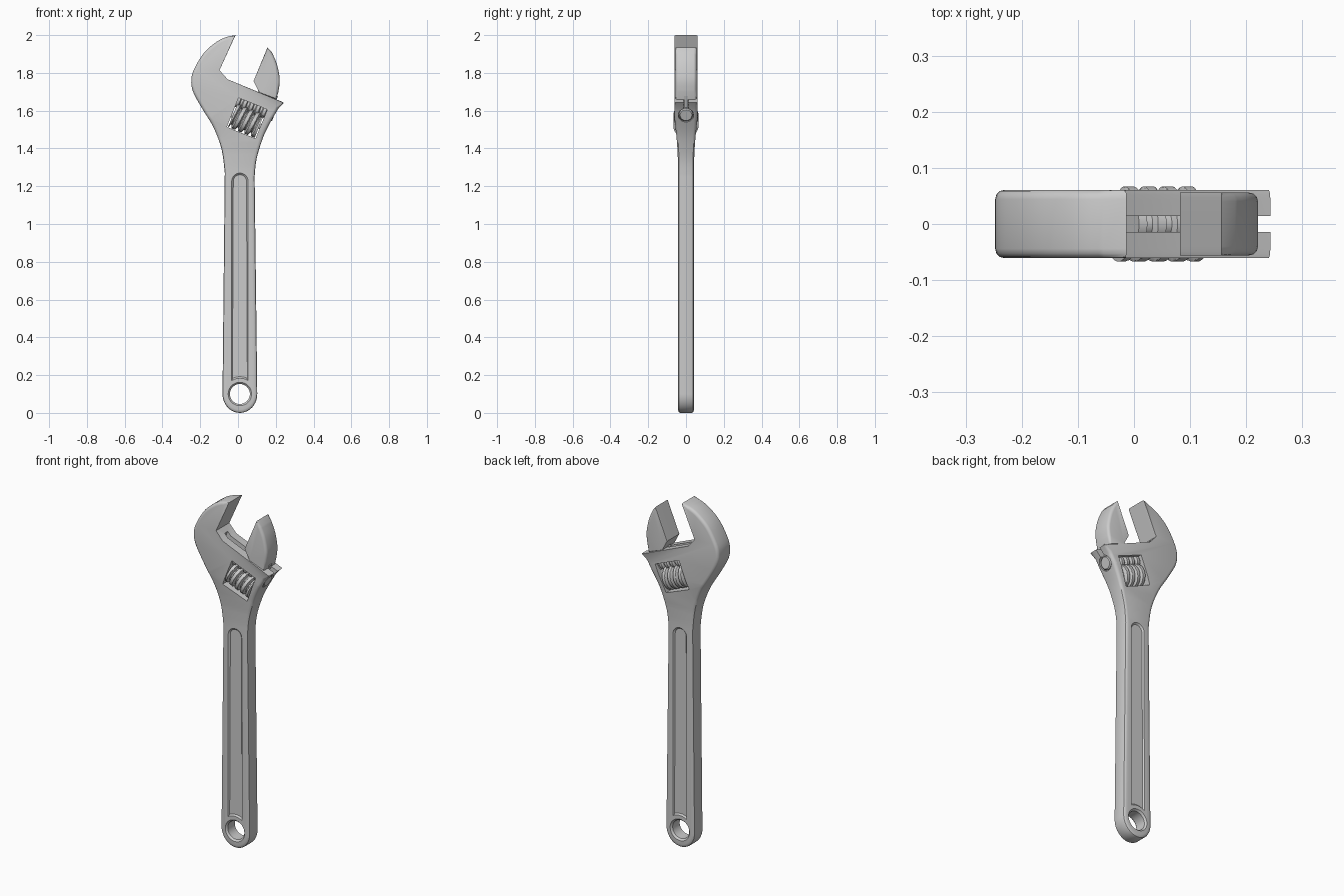
import bpy, bmesh
from math import sin, cos, pi, radians
from mathutils import Matrix, Vector

if "Cube" in bpy.data.objects:
    bpy.data.objects.remove(bpy.data.objects["Cube"])

# Head frame: local x runs along the slide, local z towards the jaw tips
HEAD = Matrix.Translation((0.048, 0, 1.56)) @ Matrix.Rotation(radians(22), 4, 'Y')
HOLE = Matrix.Translation((0.01, 0, 0.1)) @ Matrix.Rotation(pi / 2, 4, 'Z')


def finish(name, bm):
    bmesh.ops.recalc_face_normals(bm, faces=bm.faces)
    me = bpy.data.meshes.new(name)
    bm.to_mesh(me)
    bm.free()
    ob = bpy.data.objects.new(name, me)
    bpy.context.collection.objects.link(ob)
    return ob


def skin(rings):
    """Closed skin over a list of vertex rings."""
    bm = bmesh.new()
    vs = [[bm.verts.new(p) for p in r] for r in rings]
    n = len(rings[0])
    for a, b in zip(vs, vs[1:]):
        for i in range(n):
            j = (i + 1) % n
            bm.faces.new((a[i], a[j], b[j], b[i]))
    bm.faces.new(vs[0])
    bm.faces.new(vs[-1])
    return bm


def plate(pts, rings):
    """Counterclockwise outline (x, z, edge rounding weight); rings are (inset, y)."""
    n = len(pts)
    nor = []
    for i in range(n):
        p, q, r = (Vector(pts[k % n][:2]) for k in (i - 1, i, i + 1))
        t = (q - p).normalized() + (r - q).normalized()
        nor.append(Vector((-t.y, t.x)).normalized())
    return skin([[(p[0] + m.x * d * p[2], y, p[1] + m.y * d * p[2])
                  for p, m in zip(pts, nor)] for d, y in rings])


def rounded(half, r):
    side = [(r * (1 - sin(a)), half - r + r * cos(a))
            for a in (pi / 2, pi / 3, pi / 6, 0)]
    side = [(r * (1 - sin(a)), half - r * (1 - cos(a)))
            for a in (0, pi / 6, pi / 3, pi / 2)]
    return side + [(d, -y) for d, y in reversed(side)]


def spline(pts, steps=4):
    p = [Vector(q) for q in [pts[0]] + pts + [pts[-1]]]
    out = []
    for i in range(1, len(p) - 2):
        a, b, c, d = p[i - 1:i + 3]
        for k in range(steps):
            t = k / steps
            v = 0.5 * (2 * b + (c - a) * t + (2 * a - 5 * b + 4 * c - d) * t * t
                       + (3 * b - a - 3 * c + d) * t ** 3)
            out.append((v.x, v.y, 1))
    return out + [(*pts[-1], 1)]


def lathe(name, prof, mat, n=40):
    """Turn (radius, position) pairs about local x."""
    bm = skin([[mat @ Vector((a, r * cos(2 * pi * i / n), r * sin(2 * pi * i / n)))
                for i in range(n)] for r, a in prof])
    return finish(name, bm)


def box(name, lo, hi, mat):
    bm = bmesh.new()
    bmesh.ops.create_cube(bm, size=1)
    for v in bm.verts:
        v.co = mat @ Vector([l + (h - l) * (c + 0.5) for l, h, c in zip(lo, hi, v.co)])
    return finish(name, bm)


def cut(ob, cutter):
    cutter.hide_render = True
    m = ob.modifiers.new("cut", 'BOOLEAN')
    m.operation, m.solver, m.object = 'DIFFERENCE', 'EXACT', cutter
    bpy.context.view_layer.objects.active = ob
    bpy.ops.object.modifier_apply(modifier=m.name)
    bpy.data.objects.remove(cutter)


# Body: handle, neck and fixed jaw in one outline
outline = [(0.01 + 0.092 * cos(pi + pi * i / 20), 0.1 + 0.1 * sin(pi + pi * i / 20), 1)
           for i in range(21)]
outline += spline([(0.088, 1.25), (0.098, 1.343), (0.13, 1.45), (0.167, 1.53), (0.213, 1.61)])
outline += [(0.243, 1.643, 0.2), (-0.055, 1.766, 0), (-0.098, 1.814, 0), (-0.013, 2.0, 0.2)]
outline += spline([(-0.055, 1.992), (-0.108, 1.968), (-0.177, 1.91), (-0.23, 1.825),
                   (-0.247, 1.765), (-0.238, 1.70), (-0.188, 1.608), (-0.13, 1.512),
                   (-0.087, 1.396), (-0.07, 1.27)])
bm = plate(outline, rounded(0.061, 0.017))
LEVELS = [(1.3, 0.042), (1.38, 0.0445), (1.46, 0.05), (1.56, 0.061)]
for z, _ in LEVELS:
    bmesh.ops.bisect_plane(bm, geom=bm.verts[:] + bm.edges[:] + bm.faces[:],
                           plane_co=(0, 0, z), plane_no=(0, 0, 1))


def half_thickness(z):
    if z <= LEVELS[0][0]:
        return LEVELS[0][1]
    for (z0, t0), (z1, t1) in zip(LEVELS, LEVELS[1:]):
        if z <= z1:
            return t0 + (t1 - t0) * (z - z0) / (z1 - z0)
    return LEVELS[-1][1]


for v in bm.verts:
    v.co.y *= half_thickness(v.co.z) / 0.061
body = finish("wrench_body", bm)

# Hanging hole with flared rims
cut(body, lathe("hole_cutter", [(0.062, -0.06), (0.062, -0.042), (0.053, -0.032),
                                (0.053, 0.032), (0.062, 0.042), (0.062, 0.06)], HOLE))

# Sunken grip panels on both faces
panel = [(0.01 + 0.044 * cos(pi * i / 16), 1.226 + 0.044 * sin(pi * i / 16), 1)
         for i in range(17)]
panel += [(0.01 + 0.083 * cos(radians(a)), 0.1 + 0.083 * sin(radians(a)), 1)
          for a in range(122, 57, -8)]
for s in (-1, 1):
    cut(body, finish("panel_cutter", plate(
        panel, [(0.009, s * 0.034), (0, s * 0.0425), (0, s * 0.06)])))

# Screw window, slide slot and rack bore
cut(body, box("window_cutter", (-0.082, -0.2, -0.083), (0.082, 0.2, 0.083), HEAD))
cut(body, box("slot_cutter", (-0.2, -0.014, 0.07), (0.3, 0.014, 0.26), HEAD))
cut(body, lathe("bore_cutter", [(0.041, -0.17), (0.041, 0.3)],
                HEAD @ Matrix.Translation((0, 0, 0.069))))

# Movable jaw, its web and the toothed rack
jaw = [(0.201, 1.658, 0.5)]
jaw += spline([(0.214, 1.70), (0.221, 1.766), (0.206, 1.846), (0.18, 1.908)])
jaw += [(0.156, 1.935, 0.2), (0.082, 1.756, 0), (0.113, 1.697, 0)]
movable = finish("movable_jaw", plate(jaw, rounded(0.056, 0.016)))
web = box("jaw_web", (0.0, -0.011, 0.07), (0.108, 0.011, 0.17), HEAD)
PITCH = 0.037
teeth = []
for k in range(5):
    a = -0.085 + k * PITCH
    teeth += [(0.037, a), (0.037, a + 0.016), (0.023, a + 0.021), (0.023, a + 0.032)]
rack = lathe("jaw_rack", teeth + [(0.037, 0.1), (0.037, 0.122), (0.031, 0.128)],
             HEAD @ Matrix.Translation((0, 0, 0.069)))

# Adjusting screw with a helical thread
N, STEPS, LENGTH = 48, 72, 0.152
rings = []
for j in range(STEPS + 1):
    a = -LENGTH / 2 + LENGTH * j / STEPS
    ring = []
    for i in range(N):
        th = 2 * pi * i / N
        ph = (a / PITCH + i / N) % 1
        lift = min(1, max(0, (0.4 - abs(ph - 0.5)) / 0.14))
        r = 0.049 + 0.018 * lift
        ring.append(HEAD @ Vector((a, r * cos(th), r * sin(th) - 0.014)))
    rings.append(ring)
screw = finish("adjusting_screw", skin(rings))
pin = lathe("screw_pin", [(0.014, -0.1), (0.014, 0.1)],
            HEAD @ Matrix.Translation((0, 0, -0.014)), 20)

# Smooth shading with crisp edges
for ob in bpy.context.scene.objects:
    ob.select_set(True)
bpy.context.view_layer.objects.active = body
bpy.ops.object.shade_smooth_by_angle(angle=radians(32))
